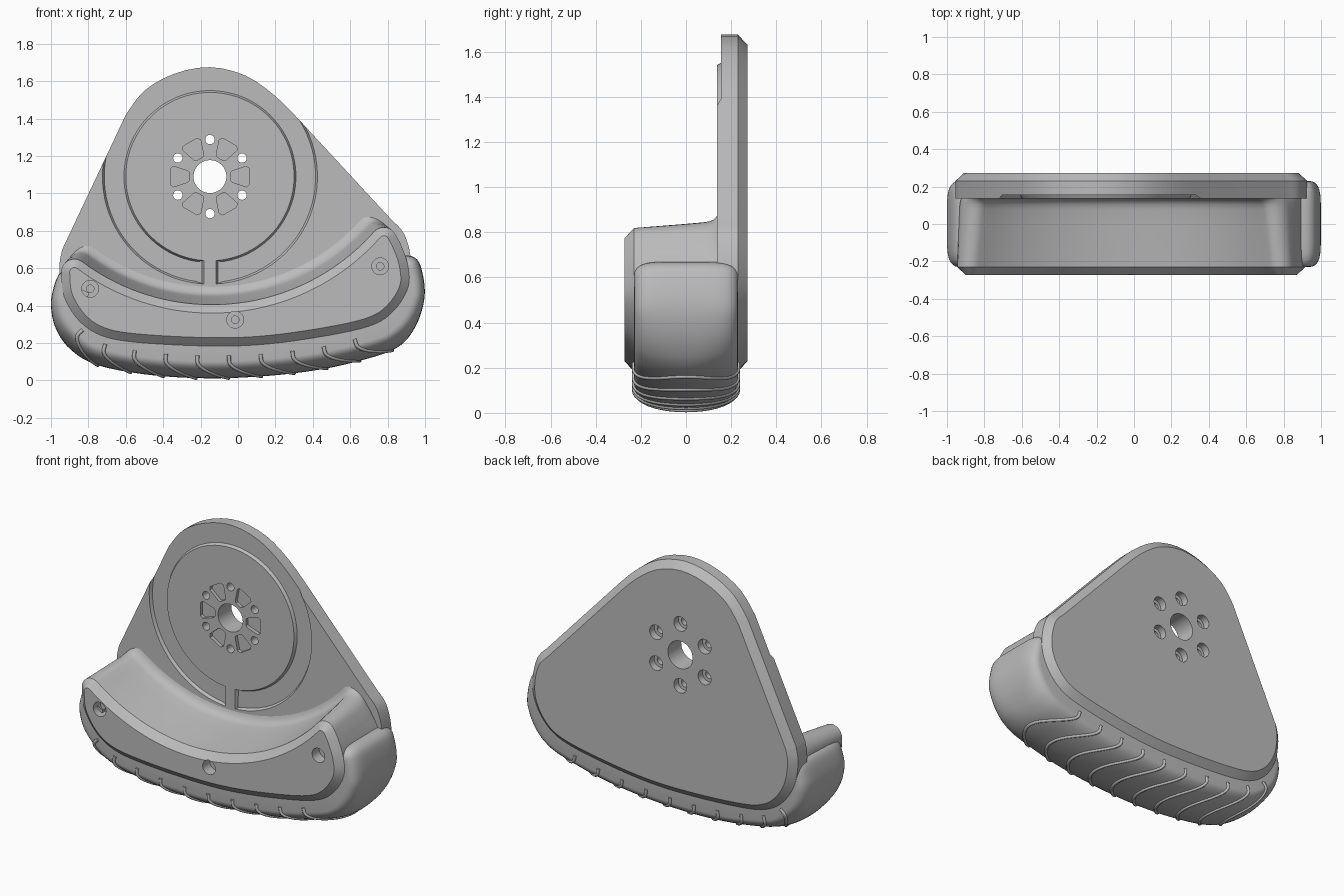
import bpy, bmesh, math
from mathutils import Vector

if "Cube" in bpy.data.objects:
    bpy.data.objects.remove(bpy.data.objects["Cube"])

grey = bpy.data.materials.new("plain_grey")
grey.use_nodes = True
COLOUR = (0.5, 0.5, 0.5, 1)
grey.diffuse_color = COLOUR
for node in grey.node_tree.nodes:
    if node.type == 'BSDF_PRINCIPLED':
        node.inputs["Base Color"].default_value = COLOUR
        node.inputs["Roughness"].default_value = 0.6


def spline(ctrl, steps=5):
    """Smooth open curve through 2D control points."""
    p = [Vector(c) for c in ctrl]
    p = [p[0]] + p + [p[-1]]
    out = []
    for a, b, c, d in zip(p, p[1:], p[2:], p[3:]):
        for k in range(steps):
            t = k / steps
            out.append(0.5 * (2 * b + (c - a) * t + (2 * a - 5 * b + 4 * c - d) * t ** 2
                              + (3 * b - a - 3 * c + d) * t ** 3))
    return out + [p[-1]]


def inset(pts, d):
    """Move a counter-clockwise outline inwards."""
    out = []
    for i, p in enumerate(pts):
        t = (pts[(i + 1) % len(pts)] - pts[i - 1]).normalized()
        out.append(p + Vector((-t.y, t.x)) * d)
    return out


def arc(centre, r, start, end, n):
    """Points on a circle between two angles in degrees."""
    angles = [math.radians(start + (end - start) * k / n) for k in range(n + 1)]
    return [Vector(centre) + r * Vector((math.cos(a), math.sin(a))) for a in angles]


def skin(bm, rings):
    """Join rings of 3D points into a closed solid."""
    vs = [[bm.verts.new(p) for p in ring] for ring in rings]
    n = len(vs[0])
    for a, b in zip(vs, vs[1:]):
        for i in range(n):
            j = (i + 1) % n
            bm.faces.new((a[i], a[j], b[j], b[i]))
    bm.faces.new(vs[0][::-1])
    bm.faces.new(vs[-1])


def loft(bm, layers):
    """Stack counter-clockwise (y, outline) layers along y, facing outwards."""
    skin(bm, [[(p.x, y, p.y) for p in reversed(pts)] for y, pts in layers])


def stepped_hole(bm, x, z, steps):
    loft(bm, [(y, arc((x, z), r, 0, 351, 39)) for y, r in steps])


def finish(name, bm):
    mesh = bpy.data.meshes.new(name)
    bm.to_mesh(mesh)
    bm.free()
    mesh.materials.append(grey)
    ob = bpy.data.objects.new(name, mesh)
    bpy.context.collection.objects.link(ob)
    return ob


def select(ob):
    bpy.ops.object.select_all(action='DESELECT')
    ob.select_set(True)
    bpy.context.view_layer.objects.active = ob


def cut(ob, cutter):
    cutter.hide_render = True
    mod = ob.modifiers.new("cut", 'BOOLEAN')
    mod.operation, mod.solver, mod.object = 'DIFFERENCE', 'EXACT', cutter
    select(ob)
    bpy.ops.object.modifier_apply(modifier=mod.name)
    bpy.data.objects.remove(cutter)


def smooth(ob, angle=25):
    select(ob)
    bpy.ops.object.shade_smooth_by_angle(angle=math.radians(angle))


# Shared outline of the lower edge, left to right
low = [(-.94, .7), (-.955, .6), (-.93, .45), (-.85, .32), (-.73, .24), (-.55, .205),
       (-.2, .185), (.1, .19), (.42, .23), (.7, .29), (.83, .37), (.91, .5),
       (.925, .64), (.89, .78), (.82, .86)]
crown = [(.33, 1.39), (.2, 1.52), (.04, 1.63), (-.15, 1.675), (-.34, 1.64), (-.5, 1.55), (-.6, 1.42)]

# Back plate with a chamfered rear rim
outline = spline(low) + spline(crown, 3)
bm = bmesh.new()
loft(bm, [(.137, outline), (.23, outline), (.272, inset(outline, .045))])
plate = finish("back_plate", bm)

# Plate cutters: ring recess with a bridge, hub hole, bolt holes, pockets
HX, HZ = -.15, 1.09
HUB = Vector((HX, HZ))
bm = bmesh.new()
ring = []
for r, step in ((.575, 1), (.45, -1)):
    gap = math.degrees(.033 / r)
    side = arc(HUB, r, gap - 90, 270 - gap, 80)
    if step > 0:  # open the ring through the crown
        side = [HUB + (p - HUB) * 1.08 if p.y - HZ > .6 * r else p for p in side]
    ring += side[::step]
loft(bm, [(.1, ring), (.137, ring), (.156, inset(ring, .01))])
stepped_hole(bm, HX, HZ, [(0, .088), (.4, .088)])
pocket = [(.195, -.055), (.212, -.042), (.212, .042), (.195, .055),
          (.12, .03), (.11, .02), (.11, -.02), (.12, -.03)]
for k in range(6):
    a = math.tau * k / 6
    c, s = math.cos(a), math.sin(a)
    pts = [Vector((HX + r * c - w * s, HZ + r * s + w * c)) for r, w in pocket]
    loft(bm, [(0, pts), (.16, pts)])
    stepped_hole(bm, HX - .198 * s, HZ + .198 * c, [(0, .025), (.225, .025), (.225, .046), (.4, .046)])
cut(plate, finish("plate_cutter", bm))
smooth(plate)

# Front housing: hollow curved shelf with rounded horns, filleted into the plate
CENTRE, R, HORN = Vector((-.14, 1.565)), 1.16, .07


def towards(p):
    v = CENTRE - Vector(p)
    return math.degrees(math.atan2(v.y, v.x))


left, right = (-.875, .579), (.78, .749)
edge = spline([(-.945, .58)] + low[2:12] + [(.905, .63), (.865, .74)])
edge += arc(right, HORN, 25, towards(right), 8)
edge += arc(CENTRE, R, towards(right) - 180, towards(left) - 180, 40)[1:-1]
edge += arc(left, HORN, towards(left), 165, 8)


def raised(d):
    """Lift the hollow top edge towards its centre, fading out below."""
    out = []
    for p in edge:
        v = CENTRE - p
        w = min(1, max(0, (R + .2 - v.length) / .2))
        out.append(p + v.normalized() * d * w)
    return out


bm = bmesh.new()
loft(bm, [(-.272, inset(edge, .045)), (-.23, edge), (0, raised(.032)), (.08, raised(.045)),
          (.105, raised(.052)), (.122, raised(.065)), (.133, raised(.083)), (.14, raised(.105))])
housing = finish("front_housing", bm)
bm = bmesh.new()
for x, z in ((-.79, .49), (.76, .61), (-.015, .325)):
    stepped_hole(bm, x, z, [(-.4, .045), (-.2, .045), (-.2, .02), (-.1, .02)])
cut(housing, finish("screw_cutter", bm))
smooth(housing)

# Tyre pad wrapped around the lower edge
crest = spline([(-.88, .6), (-.95, .575), (-.985, .5), (-1, .4), (-.975, .28), (-.9, .17),
                (-.76, .085), (-.5, .033), (-.2, .012), (.1, .02), (.4, .052), (.65, .105),
                (.85, .175), (.95, .29), (.998, .45), (.98, .6), (.94, .66), (.86, .67)], 6)
HALF = .23


def pad_point(i, t, deeper=0):
    """Point on the pad at station i, t = -1..1 across the width."""
    d = (crest[min(i + 1, len(crest) - 1)] - crest[max(i - 1, 0)]).normalized()
    e = min(1, max(0, (crest[i].y - .2) / .25))
    drop = (.09 - .03 * e) * (1 - math.sqrt(max(0, 1 - abs(t) ** (2 + 4 * e))))
    p = crest[i] + Vector((-d.y, d.x)) * (drop + deeper)
    return Vector((p.x, t * HALF, p.y))


across = [math.sin(math.pi / 2 * (k / 10 - 1)) for k in range(21)]
bm = bmesh.new()
skin(bm, [[pad_point(i, t) for t in across] + [pad_point(i, 1, .13), pad_point(i, -1, .13)]
          for i in range(len(crest))])
smooth(finish("tyre_pad", bm), 40)


# Curved chevron ribs across the pad
def pad_at_x(x, t, deeper=0):
    for i, (a, b) in enumerate(zip(crest, crest[1:])):
        if a.x <= x <= b.x:
            f = (x - a.x) / (b.x - a.x)
            return pad_point(i, t, deeper).lerp(pad_point(i + 1, t, deeper), f)


curve = bpy.data.curves.new("tread_ribs", 'CURVE')
curve.dimensions = '3D'
curve.bevel_depth = .01
curve.bevel_resolution = 2
curve.use_fill_caps = True
for k in range(10):
    x0 = -.92 + .175 * k
    path = [pad_at_x(x0, -1, .03)]
    path += [pad_at_x(x0 + .17 * (1 - t * t), t) for t in across]
    path.append(pad_at_x(x0, 1, .03))
    rib = curve.splines.new('POLY')
    rib.points.add(len(path) - 1)
    for pt, co in zip(rib.points, path):
        pt.co = (*co, 1)
curve.materials.append(grey)
ribs = bpy.data.objects.new("tread_ribs", curve)
bpy.context.collection.objects.link(ribs)
select(ribs)
bpy.ops.object.convert(target='MESH')
smooth(bpy.context.view_layer.objects.active, 50)
